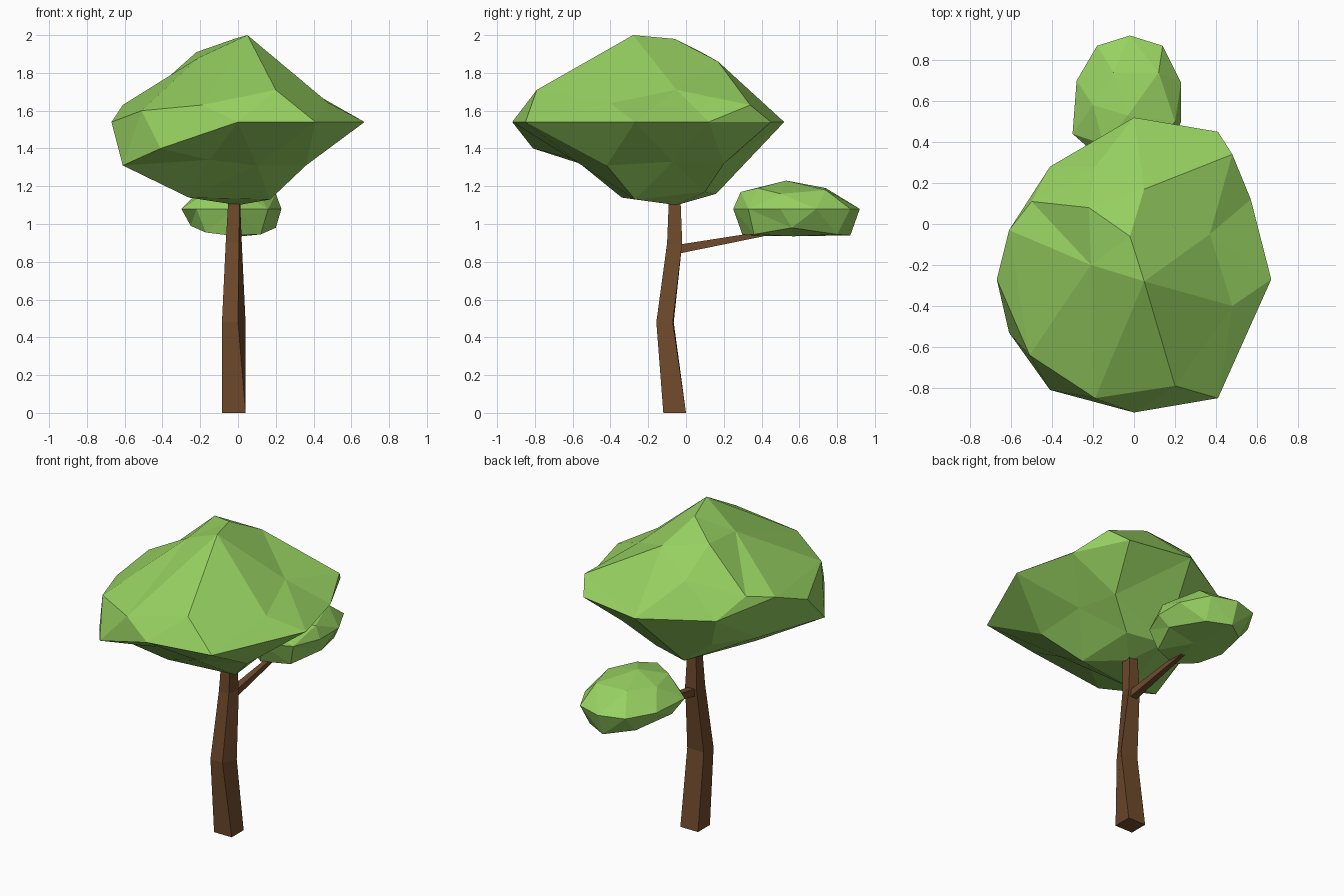
import bpy, bmesh
from mathutils import Vector

if "Cube" in bpy.data.objects:
    bpy.data.objects.remove(bpy.data.objects["Cube"])


def material(name, color):
    m = bpy.data.materials.new(name)
    m.diffuse_color = color
    m.use_nodes = True
    m.node_tree.nodes["Principled BSDF"].inputs["Base Color"].default_value = m.diffuse_color
    return m


leaf = material("leaf_green", (0.31, 0.64, 0.12, 1))
bark = material("bark_brown", (0.16, 0.07, 0.025, 1))


def finish(bm, name, mat):
    bmesh.ops.recalc_face_normals(bm, faces=bm.faces[:])
    me = bpy.data.meshes.new(name)
    bm.to_mesh(me)
    bm.free()
    me.materials.append(mat)
    ob = bpy.data.objects.new(name, me)
    bpy.context.collection.objects.link(ob)
    return ob


def faceted_blob(name, center, radii, points):
    """Triangulate points as directions on a sphere, then move them into place,
    so the faceted foliage may keep shallow dents."""
    bm = bmesh.new()
    c = Vector(center)
    pairs = []
    for p in points:
        d = Vector(p) - c
        d = Vector([a / r for a, r in zip(d, radii)]).normalized()
        pairs.append((bm.verts.new(d), Vector(p)))
    bmesh.ops.convex_hull(bm, input=bm.verts[:])
    for v, p in pairs:
        v.co = p
    return finish(bm, name, leaf)


def loft(name, rings):
    """Four-sided tapering limb through a list of rings."""
    bm = bmesh.new()
    loops = [[bm.verts.new(p) for p in ring] for ring in rings]
    for a, b in zip(loops, loops[1:]):
        for i in range(4):
            j = (i + 1) % 4
            bm.faces.new((a[i], a[j], b[j], b[i]))
    bm.faces.new(loops[0])
    bm.faces.new(loops[-1])
    return finish(bm, name, bark)


# Trunk: bent, slightly twisted, four sides
sections = [
    (0.00, [(-.085, -.12), (.04, -.12), (.04, 0), (-.085, 0)]),
    (0.48, [(-.085, -.157), (0, -.157), (.04, -.07), (-.08, -.065)]),
    (0.90, [(-.065, -.10), (.005, -.10), (.02, -.02), (-.06, -.02)]),
    (1.15, [(-.05, -.09), (.01, -.09), (.01, -.03), (-.05, -.03)]),
]
loft("trunk", [[(x, y, z) for x, y in s] for z, s in sections])

# Side branch towards the back
path = [(-.05, .865, .024), (.45, .955, .012)]
loft("branch", [[(-.02 + sx * h, y, z + sz * h)
                 for sx, sz in ((-1, -1), (1, -1), (1, 1), (-1, 1))]
                for y, z, h in path])

# Main canopy: crown, middle rim, underside
crown = [(.05, -.28, 2.0), (-.02, -.06, 1.98), (.05, .17, 1.86), (-.22, .08, 1.91),
         (-.21, -.20, 1.88), (-.19, .28, 1.74), (.37, -.05, 1.71), (.48, -.40, 1.64),
         (.20, -.79, 1.71), (-.19, -.85, 1.63), (-.51, -.64, 1.60), (-.61, -.03, 1.63),
         (-.50, .11, 1.66), (.48, .34, 1.63)]
rim = [(x, y, 1.54) for x, y in
       ((0, .52), (.41, .45), (.57, .12), (.67, -.27), (.41, -.85), (0, -.92),
        (-.67, -.27), (-.41, .28))]
underside = [(-.41, -.81, 1.40), (-.61, -.53, 1.31), (-.15, -.58, 1.34), (.10, -.55, 1.31),
             (.36, -.42, 1.31), (.36, -.07, 1.33), (.31, .20, 1.32), (-.30, .17, 1.32),
             (-.45, -.08, 1.31), (-.26, -.34, 1.14), (.17, -.27, 1.13),
             (.14, .10, 1.17), (-.10, .16, 1.16), (0, -.05, 1.10)]
faceted_blob("main_canopy", (0, -.2, 1.54), (.67, .72, .45), crown + rim + underside)

# Small canopy at the end of the branch
crown = [(-.03, .53, 1.23), (-.15, .39, 1.18), (.08, .38, 1.19), (.20, .50, 1.16),
         (.12, .74, 1.18), (-.10, .74, 1.19), (-.20, .58, 1.18), (0, .29, 1.17)]
rim = [(x, y, 1.08) for x, y in
       ((-.02, .25), (-.22, .37), (-.30, .44), (-.28, .70), (-.18, .87), (-.02, .92),
        (.14, .87), (.23, .69), (.23, .50), (.16, .33))]
underside = [(-.25, .50, .99), (-.17, .75, .96), (-.02, .87, .94), (.12, .80, .945),
             (.20, .56, .98), (.12, .36, .945), (-.05, .30, .94), (-.17, .38, .955),
             (.02, .57, .935)]
faceted_blob("small_canopy", (-.03, .58, 1.08), (.27, .34, .15), crown + rim + underside)
